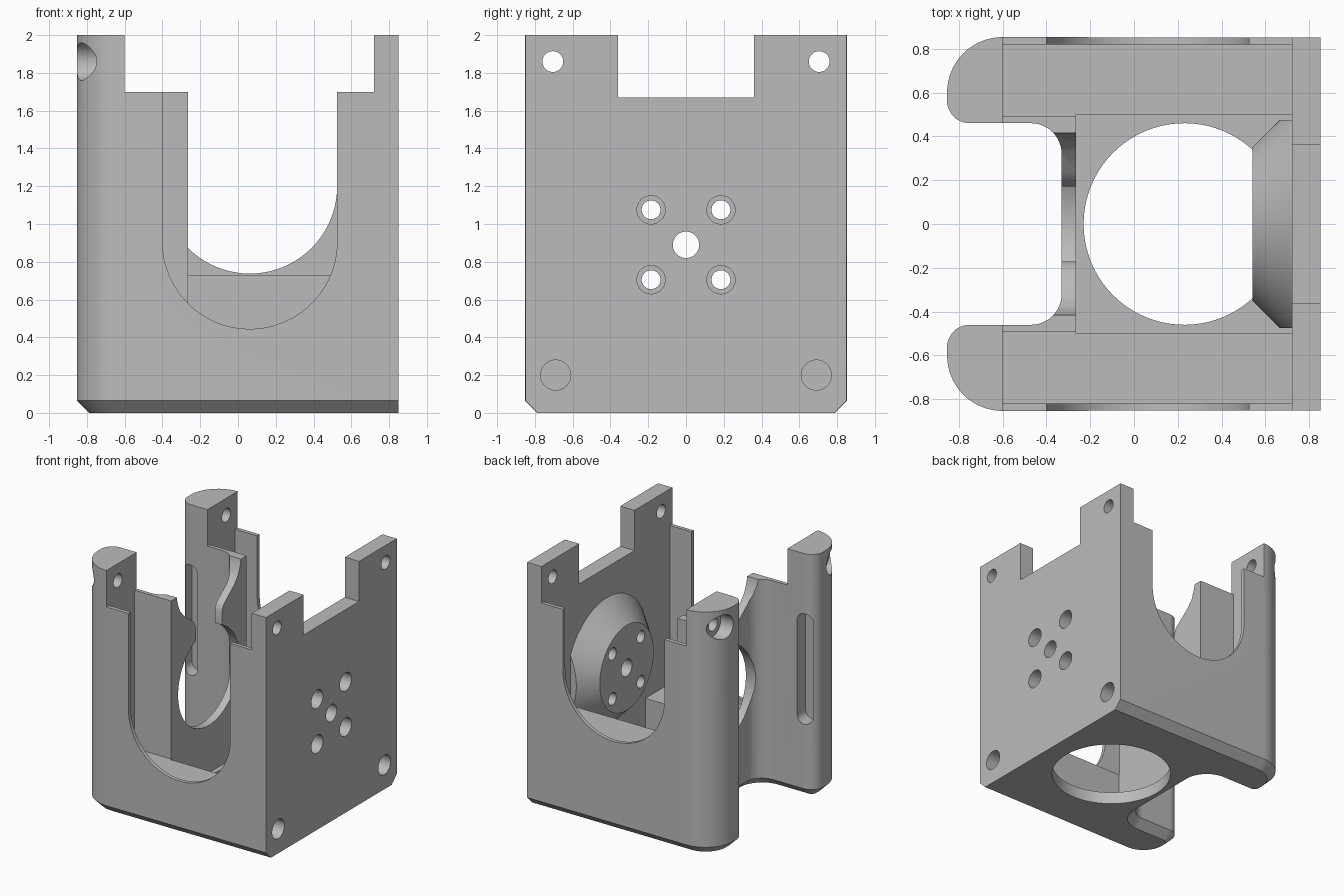
import bpy, bmesh
from math import pi, sin, cos, radians

cube = bpy.data.objects.get("Cube")
if cube:
    bpy.data.objects.remove(cube, do_unlink=True)

grey = bpy.data.materials.new("plain grey")
grey.use_nodes = True
grey.diffuse_color = (0.5, 0.5, 0.5, 1)
grey.node_tree.nodes["Principled BSDF"].inputs["Base Color"].default_value = (0.5, 0.5, 0.5, 1)


def prism(name, points, axis, low, high, chamfer=0):
    """Extrude a 2D outline along one axis."""
    place = {"x": lambda a, b, t: (t, a, b),
             "y": lambda a, b, t: (a, t, b),
             "z": lambda a, b, t: (a, b, t)}[axis]
    bm = bmesh.new()
    ends = [[bm.verts.new(place(a, b, t)) for a, b in points] for t in (low, high)]
    for ring in ends:
        bm.faces.new(ring)
    n = len(points)
    for i in range(n):
        j = (i + 1) % n
        bm.faces.new((ends[0][i], ends[0][j], ends[1][j], ends[1][i]))
    bmesh.ops.recalc_face_normals(bm, faces=bm.faces)
    if chamfer:
        # Bottom rim, except along the flat mounting wall
        rim = [e for e in bm.edges if all(v.co.z < 0.01 for v in e.verts)
               and not all(v.co.x > 0.84 for v in e.verts)]
        bmesh.ops.bevel(bm, geom=rim, offset=chamfer, segments=1, affect="EDGES")
    mesh = bpy.data.meshes.new(name)
    bm.to_mesh(mesh)
    bm.free()
    mesh.materials.append(grey)
    ob = bpy.data.objects.new(name, mesh)
    bpy.context.collection.objects.link(ob)
    return ob


def arc(cx, cy, r, start, end, n=12):
    return [(cx + r * cos(radians(start + (end - start) * i / n)),
             cy + r * sin(radians(start + (end - start) * i / n))) for i in range(n + 1)]


def circle(cx, cy, r, n=48):
    return arc(cx, cy, r, 0, 360 - 360 / n, n - 1)


def rect(a, b, c, d):
    return [(a, c), (b, c), (b, d), (a, d)]


def combine(target, tool, operation="DIFFERENCE"):
    tool.hide_render = True
    mod = target.modifiers.new("combine", "BOOLEAN")
    mod.operation, mod.object, mod.solver = operation, tool, "EXACT"
    bpy.context.view_layer.objects.active = target
    bpy.ops.object.modifier_apply(modifier=mod.name)
    bpy.data.objects.remove(tool, do_unlink=True)


def cut(points, axis, low, high):
    combine(body, prism("cutter", points, axis, low, high))


# Outer housing: flat right wall, two rounded pillars on the left
half = [(0.85, 0.85)] + arc(-0.6, 0.6, 0.253, 90, 180, 16)
half += arc(-0.75, 0.563, 0.103, 180, 270)
half += arc(-0.47, 0.32, 0.14, 90, 0)
outline = half + [(x, -y) for x, y in reversed(half)]
body = prism("bracket_housing", outline, "z", 0, 2, chamfer=0.065)

# Lowered rim and wall notch
cut(rect(-0.6, 0.72, -1, 1), "z", 1.7, 2.2)
cut(rect(-0.36, 0.36, 1.67, 2.2), "x", 0.6, 1)

# Main cavity and the two side pockets
cut(rect(-0.265, 0.72, -0.5, 0.5), "z", 0.1, 2.2)
cut(rect(-0.6, 0.72, -0.82, -0.49), "z", 0.4, 2.2)
cut(rect(-0.6, 0.72, 0.49, 0.82), "z", 0.73, 2.2)

# U-shaped openings in the front and back skins
for centre, low, high in ((0.907, -1, -0.75), (1.2, 0.75, 1)):
    cut([(-0.4, 2.2)] + arc(0.0625, centre, 0.4625, 180, 360, 40) + [(0.525, 2.2)], "y", low, high)

# Round floor opening
cut(circle(0.23, 0, 0.46, 80), "z", -0.2, 0.25)

# Keyhole opening in the thin left wall
flare = [(0.17, 1.2), (0.17, 1.36), (0.19, 1.41), (0.24, 1.45), (0.33, 1.52),
         (0.38, 1.58), (0.41, 1.66), (0.43, 1.8)]
cut(circle(0, 0.89, 0.4, 64), "x", -0.5, -0.2)
cut(flare + [(-y, z) for y, z in reversed(flare)], "x", -0.5, -0.2)

# Conical boss on the inside of the right wall
boss = prism("boss", circle(0, 0.89, 0.35, 64), "x", 0.54, 0.74)
for v in boss.data.vertices:
    if v.co.x > 0.7:
        v.co.y *= 0.55 / 0.35
        v.co.z = 0.89 + (v.co.z - 0.89) * 0.55 / 0.35
combine(boss, prism("trim", rect(-0.475, 0.475, 0, 2), "x", 0.3, 1), "INTERSECT")
combine(body, boss, "UNION")

# Centre hole and four counterbored screw holes
cut(circle(0, 0.89, 0.07), "x", 0.4, 1)
for sy in (-1, 1):
    for sz in (-1, 1):
        y, z = sy * 0.185, 0.89 + sz * 0.185
        cut(circle(y, z, 0.05, 32), "x", 0.4, 1)
        cut(circle(y, z, 0.075, 32), "x", 0.68, 1)

# Corner screw holes, blind lower holes and pillar slots
for s in (-1, 1):
    cut(circle(s * 0.705, 1.86, 0.055, 32), "x", -1, 1)
    cut(circle(s * 0.705, 1.86, 0.1, 32), "x", -1, -0.74)
    cut(circle(s * 0.69, 0.2, 0.08, 32), "x", 0.72, 1)
    slot = arc(-0.755, 0.66, 0.065, 180, 360) + arc(-0.755, 1.44, 0.065, 0, 180)
    cut(slot, "y", *sorted((s * 0.4, s * 0.57)))

# Smooth curves with crisp edges
bpy.ops.object.select_all(action="DESELECT")
body.select_set(True)
bpy.context.view_layer.objects.active = body
bpy.ops.object.shade_smooth_by_angle(angle=pi / 6)
